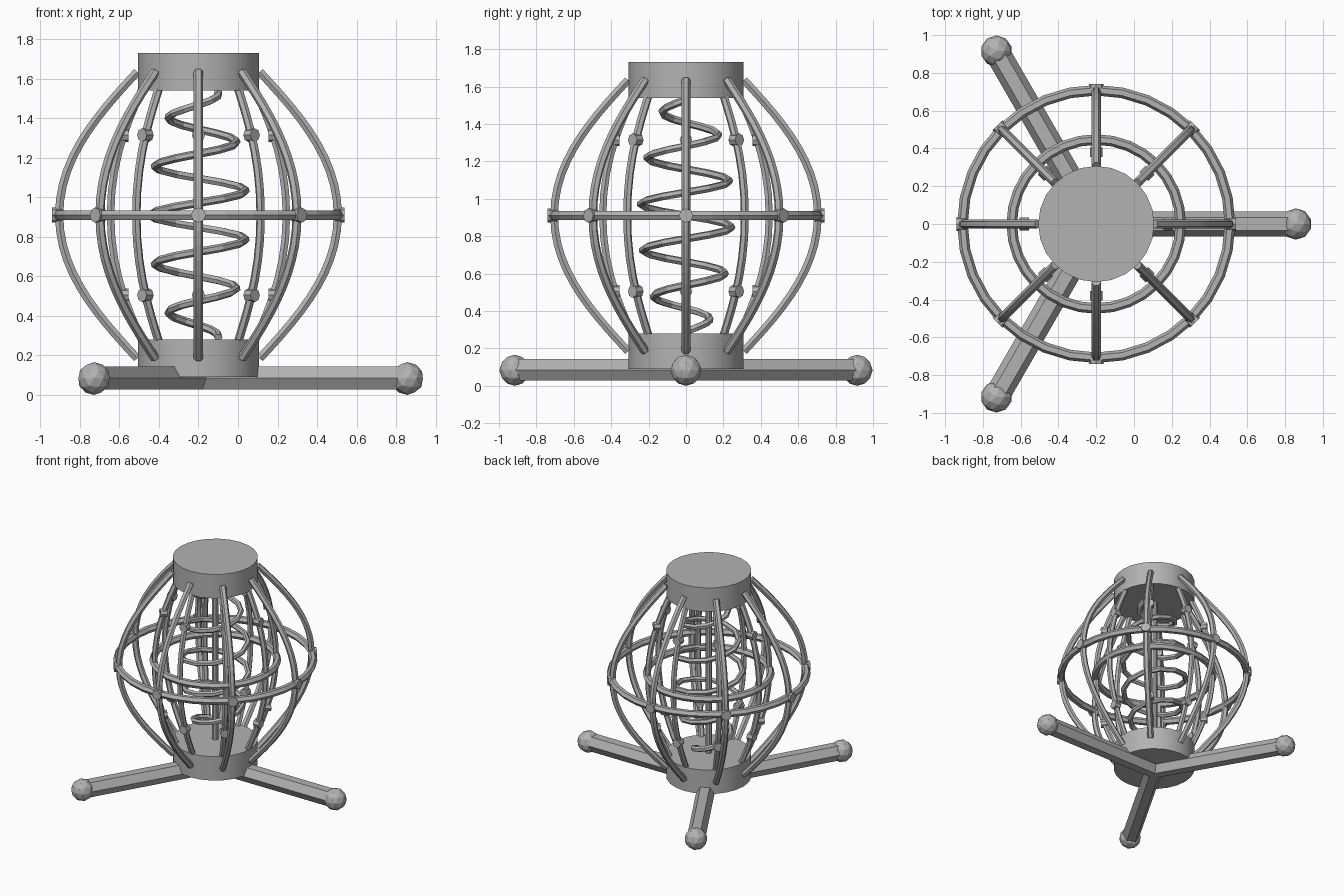
import bpy, math
from mathutils import Vector, Matrix
from mathutils.geometry import interpolate_bezier

if "Cube" in bpy.data.objects:
    bpy.data.objects.remove(bpy.data.objects["Cube"])

AXIS_X = -0.2
MID_Z = 0.91

grey = bpy.data.materials.new("plain_grey")
grey.use_nodes = True
grey.diffuse_color = (0.45, 0.45, 0.45, 1)
grey.node_tree.nodes["Principled BSDF"].inputs["Base Color"].default_value = grey.diffuse_color


def around(radius, angle, z):
    """Point at a radius and angle about the cage axis."""
    return Vector((AXIS_X + radius * math.cos(angle), radius * math.sin(angle), z))


def finish(name):
    obj = bpy.context.object
    obj.name = name
    obj.data.materials.append(grey)
    return obj


def tube(name, paths, radius, cyclic=False):
    """Faceted tubes along one or more point paths."""
    curve = bpy.data.curves.new(name, "CURVE")
    curve.dimensions = "3D"
    curve.bevel_depth = radius
    curve.bevel_resolution = 1
    curve.use_fill_caps = not cyclic
    for path in paths:
        spline = curve.splines.new("POLY")
        spline.points.add(len(path) - 1)
        for point, co in zip(spline.points, path):
            point.co = (*co, 1)
        spline.use_cyclic_u = cyclic
        spline.use_smooth = False
    obj = bpy.data.objects.new(name, curve)
    bpy.context.collection.objects.link(obj)
    bpy.ops.object.select_all(action="DESELECT")
    obj.select_set(True)
    bpy.context.view_layer.objects.active = obj
    bpy.ops.object.convert(target="MESH")
    finish(name)


def rod(name, start, end, radius, sides, turn=0.0):
    """Prism between two points, optionally turned about its own length."""
    bpy.ops.mesh.primitive_cylinder_add(vertices=sides, radius=radius, depth=(end - start).length)
    obj = finish(name)
    aim = (end - start).to_track_quat("Z", "Y").to_matrix().to_4x4()
    obj.matrix_world = Matrix.Translation((start + end) / 2) @ aim @ Matrix.Rotation(turn, 4, "Z")
    return obj


def rib_paths(handles, steps):
    """Upper half of a rib mirrored downward, repeated eight times."""
    upper = interpolate_bezier(*[Vector((r, 0, z)) for r, z in handles], steps)
    profile = [(p.x, p.z) for p in upper]
    profile += [(r, 2 * MID_Z - z) for r, z in reversed(profile[:-1])]
    return [[around(r, i * math.pi / 4, z) for r, z in profile] for i in range(8)]


# End drums and the post between them
for name, low, high in (("bottom_drum", 0.09, 0.28), ("top_drum", 1.54, 1.73)):
    rod(name, around(0, 0, low), around(0, 0, high), 0.307, 24)
    bpy.ops.object.shade_smooth_by_angle()
rod("centre_post", around(0, 0, 0.25), around(0, 0, 1.57), 0.024, 8)

# Three hexagonal legs with ball feet
for i in range(3):
    angle = i * math.tau / 3
    rod(f"leg_{i + 1}", around(0, 0, 0.085), around(1.03, angle, 0.085), 0.067, 6, math.pi / 6)
    leg = bpy.context.object
    # Flat side of the hexagon faces up
    top = max((leg.matrix_world @ v.co).z for v in leg.data.vertices)
    if top > 0.147:
        leg.matrix_world = leg.matrix_world @ Matrix.Rotation(math.pi / 6, 4, "Z")
    bpy.ops.mesh.primitive_ico_sphere_add(subdivisions=2, radius=0.083,
                                          location=around(1.057, angle, 0.083))
    finish(f"foot_{i + 1}")

# Outer and inner cage ribs
outer = [(0.31, 1.635), (0.51, 1.42), (0.705, 1.2), (0.705, MID_Z)]
inner = [(0.28, 1.56), (0.35, 1.40), (0.445, 1.2), (0.445, MID_Z)]
tube("outer_ribs", rib_paths(outer, 12), 0.024)
tube("inner_ribs", rib_paths(inner, 8), 0.022)

# Hoops around both cages
for name, radius in (("outer_hoop", 0.708), ("inner_hoop", 0.447)):
    ring = [around(radius, i * math.tau / 32, MID_Z) for i in range(32)]
    tube(name, [ring], 0.028, cyclic=True)

# Round studs on the outer crossings and along the inner ribs
studs = (("outer_stud", 0.715, MID_Z, 0.038),
         ("upper_stud", 0.38, 1.315, 0.034),
         ("lower_stud", 0.38, 0.505, 0.034))
for name, radius, z, size in studs:
    for i in range(8):
        angle = i * math.pi / 4
        rod(f"{name}_{i + 1}", around(radius - 0.025, angle, z),
            around(radius + 0.025, angle, z), size, 8)

# Barrel-shaped coil, five turns
coil = []
for i in range(61):
    u = i / 30 - 1
    coil.append(around(0.10 + 0.145 * (1 - u * u), math.pi + u * 5 * math.pi, MID_Z + 0.62 * u))
tube("coil_spring", [coil], 0.021)
